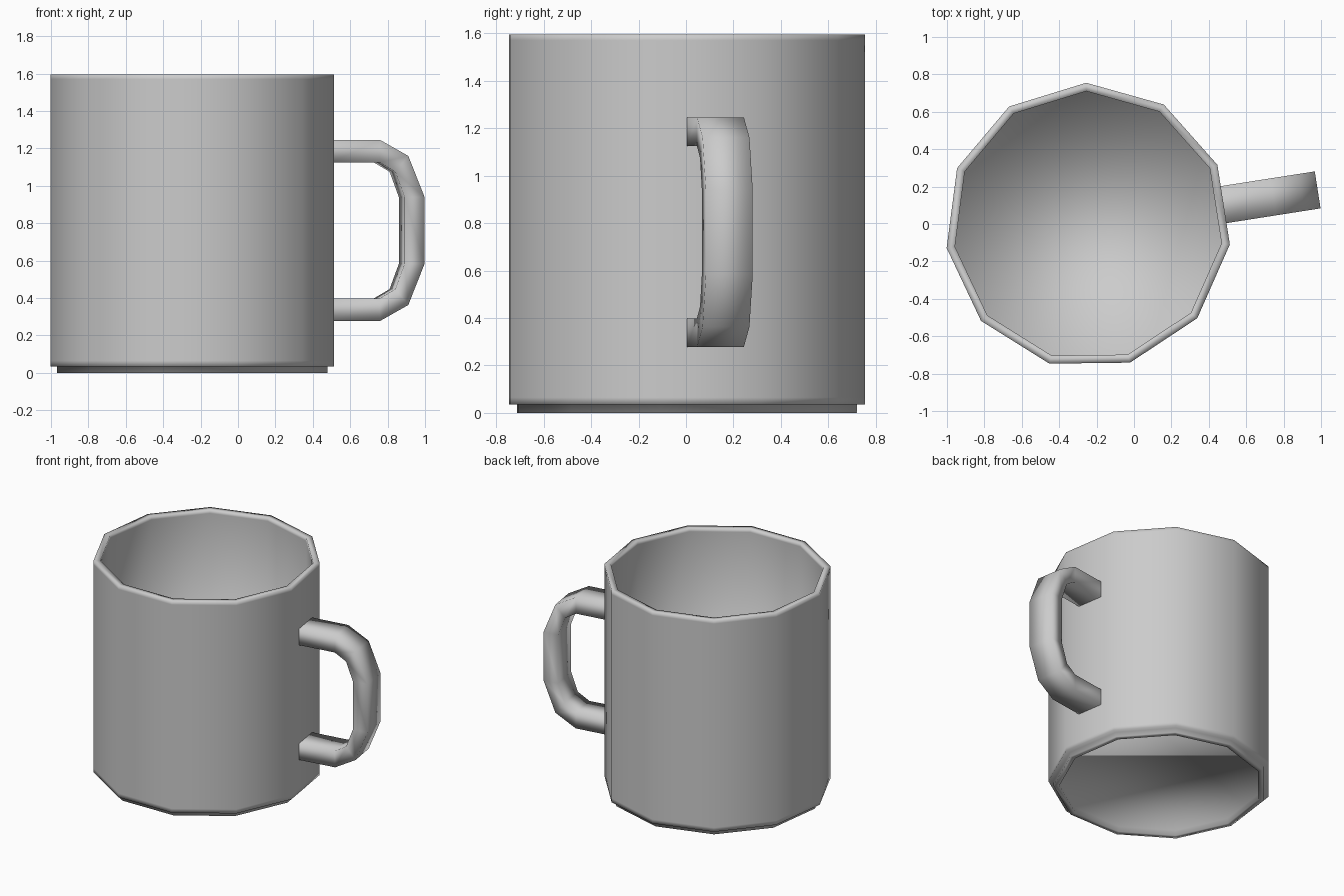
import bpy, bmesh
from math import cos, sin, pi, radians
from mathutils import Matrix

if "Cube" in bpy.data.objects:
    bpy.data.objects.remove(bpy.data.objects["Cube"])

SIDES = 11
CENTRE = (-0.246, -0.01, 0.0)
HANDLE_ANGLE = radians(8.9)              # handle grows from the middle of one wall facet


def make_object(name, bm):
    bmesh.ops.recalc_face_normals(bm, faces=bm.faces)
    for f in bm.faces:
        f.smooth = True
    mesh = bpy.data.meshes.new(name)
    bm.to_mesh(mesh)
    bm.free()
    obj = bpy.data.objects.new(name, mesh)
    obj.matrix_world = Matrix.Translation(CENTRE) @ Matrix.Rotation(HANDLE_ANGLE, 4, 'Z')
    bpy.context.collection.objects.link(obj)
    return obj


def bridge(bm, a, b, closed=True):
    n = len(a)
    for i in range(n if closed else n - 1):
        j = (i + 1) % n
        bm.faces.new((a[i], a[j], b[j], b[i]))


# Mug body: profile from recessed base, round the foot, over the rim, to inner floor
profile = [(0.69, 0.04), (0.69, 0.0), (0.73, 0.0), (0.73, 0.035),
           (0.765, 0.035), (0.765, 0.065), (0.765, 1.57), (0.765, 1.595),
           (0.72, 1.595), (0.72, 1.57), (0.72, 0.08)]
bm = bmesh.new()
rings = [[bm.verts.new((r * cos((k + 0.5) * 2 * pi / SIDES),
                        r * sin((k + 0.5) * 2 * pi / SIDES), z))
          for k in range(SIDES)] for r, z in profile]
for lower, upper in zip(rings, rings[1:]):
    bridge(bm, lower, upper)
bm.faces.new(rings[0])
bm.faces.new(rings[-1])
make_object("mug_body", bm)

# Handle: rectangular section following a faceted loop, mirrored about mid height
MID = 0.7615
half_outer = [(0.733, 1.245), (1.003, 1.245), (1.155, 1.16), (1.243, 0.94)]
half_inner = [(0.733, 1.125), (1.0, 1.125), (1.085, 1.075), (1.135, 0.94)]


def mirrored(half):
    return half + [(r, 2 * MID - z) for r, z in reversed(half)]


bm = bmesh.new()
sections = []
for (ro, zo), (ri, zi) in zip(mirrored(half_outer), mirrored(half_inner)):
    sections.append([bm.verts.new(p) for p in
                     ((ro, -0.1, zo), (ro, 0.1, zo), (ri, 0.1, zi), (ri, -0.1, zi))])
for a, b in zip(sections, sections[1:]):
    bridge(bm, a, b)
make_object("handle", bm)
